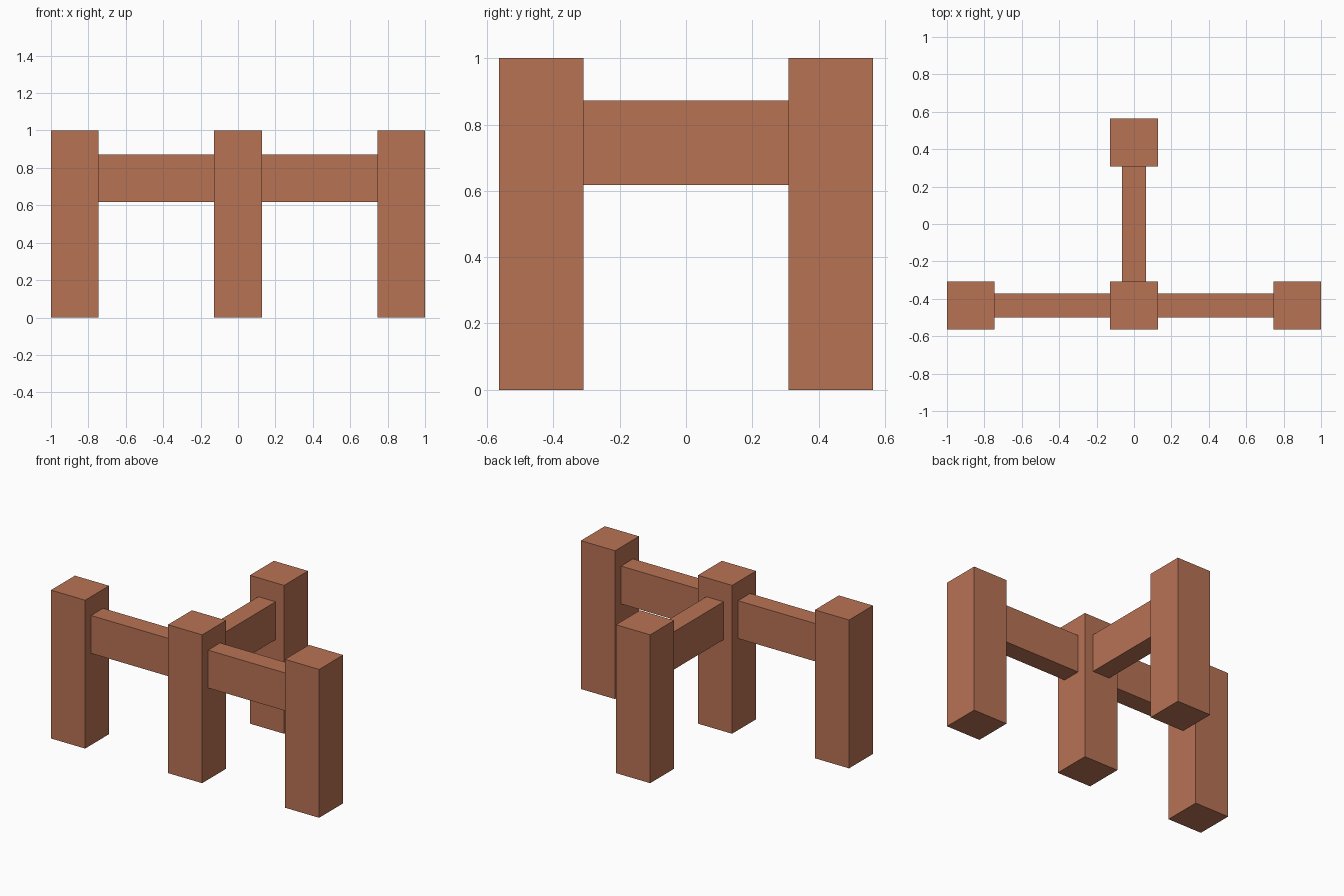
import bpy
import bmesh
from mathutils import Vector

cube = bpy.data.objects.get("Cube")
if cube:
    bpy.data.objects.remove(cube, do_unlink=True)

# Single flat brick colour
brick = bpy.data.materials.new("terracotta")
brick.use_nodes = True
COLOUR = (0.48, 0.17, 0.09, 1)
brick.diffuse_color = COLOUR
shader = next(n for n in brick.node_tree.nodes if n.type == "BSDF_PRINCIPLED")
shader.inputs["Base Color"].default_value = COLOUR


def box(name, centre, size):
    mesh = bpy.data.meshes.new(name)
    bm = bmesh.new()
    bmesh.ops.create_cube(bm, size=1)
    bmesh.ops.scale(bm, vec=Vector(size), verts=bm.verts)
    bm.to_mesh(mesh)
    bm.free()
    mesh.materials.append(brick)
    obj = bpy.data.objects.new(name, mesh)
    obj.location = centre
    bpy.context.collection.objects.link(obj)
    return obj


POST = 0.255          # post width
SPAN = 1 - POST / 2   # distance between post centres
ROW = SPAN / 2        # offset of the front and back rows
GAP = SPAN - POST     # clear length of a rail
RAIL_Z, RAIL_H, RAIL_W = 0.745, 0.255, 0.128

# Square posts: three along the front, one behind the middle
posts = {
    "right_post": (-SPAN, -ROW),
    "middle_post": (0, -ROW),
    "left_post": (SPAN, -ROW),
    "back_post": (0, ROW),
}
for name, (x, y) in posts.items():
    box(name, (x, y, 0.5), (POST, POST, 1))

# Rails bridging the middle post to the others
for name, side in (("right_rail", -1), ("left_rail", 1)):
    box(name, (side * SPAN / 2, -ROW, RAIL_Z), (GAP, RAIL_W, RAIL_H))
box("back_rail", (0, 0, RAIL_Z), (RAIL_W, GAP, RAIL_H))
